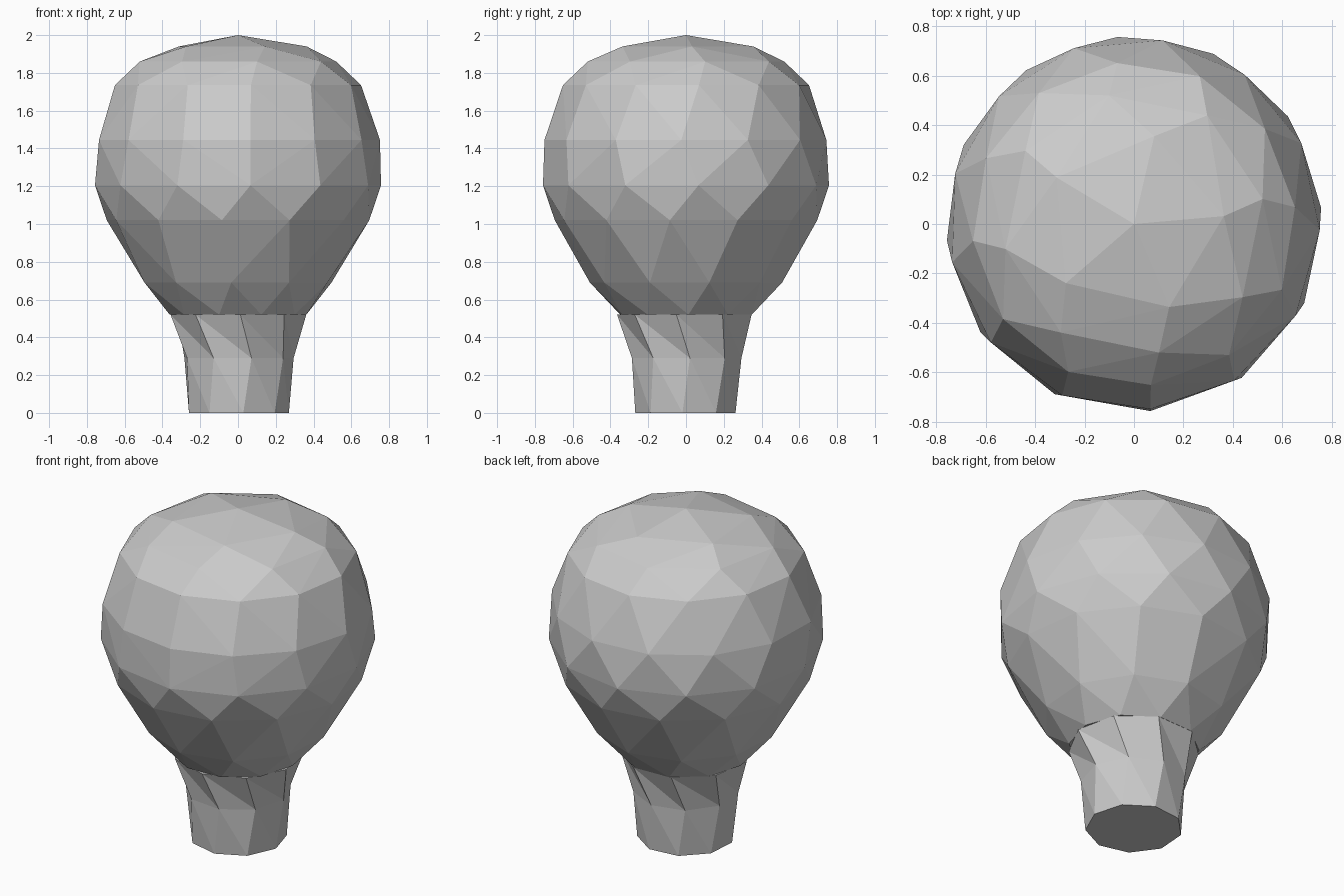
import bpy, bmesh
from math import cos, sin, radians, tau

if "Cube" in bpy.data.objects:
    bpy.data.objects.remove(bpy.data.objects["Cube"])


def ring(bm, r, z, n, start):
    """Ring of n vertices; start is the first angle in degrees."""
    a0 = radians(start)
    return [bm.verts.new((r * cos(a0 + tau * i / n), r * sin(a0 + tau * i / n), z))
            for i in range(n)]


def finish(bm, name):
    bmesh.ops.recalc_face_normals(bm, faces=bm.faces)
    mesh = bpy.data.meshes.new(name)
    bm.to_mesh(mesh)
    bm.free()
    bpy.context.collection.objects.link(bpy.data.objects.new(name, mesh))


# Faceted round crown: hull over rings (radius, height, sides, start angle)
crown = [(0.365, 1.94, 5, 5), (0.53, 1.86, 8, -79), (0.655, 1.735, 12, -84),
         (0.752, 1.445, 13, -85), (0.76, 1.205, 12, -85), (0.70, 1.02, 12, -97),
         (0.51, 0.69, 10, -94), (0.362, 0.52, 10, -106)]
bm = bmesh.new()
bm.verts.new((0, 0, 2))
for r, z, n, start in crown:
    ring(bm, r, z, n, start)
bmesh.ops.convex_hull(bm, input=bm.verts)
bmesh.ops.dissolve_limit(bm, angle_limit=radians(1), verts=bm.verts, edges=bm.edges)
finish(bm, "round_crown")

# Flared nine-sided stem, twisted slightly per ring
bm = bmesh.new()
loops = [ring(bm, r, z, 9, start)
         for r, z, start in [(0.27, 0, -84), (0.295, 0.29, -76), (0.365, 0.52, -88)]]
for low, high in zip(loops, loops[1:]):
    for i in range(9):
        j = (i + 1) % 9
        bm.faces.new((low[i], low[j], high[i]))
        bm.faces.new((low[j], high[j], high[i]))
bm.faces.new(loops[0])
bm.faces.new(loops[-1])
finish(bm, "flared_stem")
